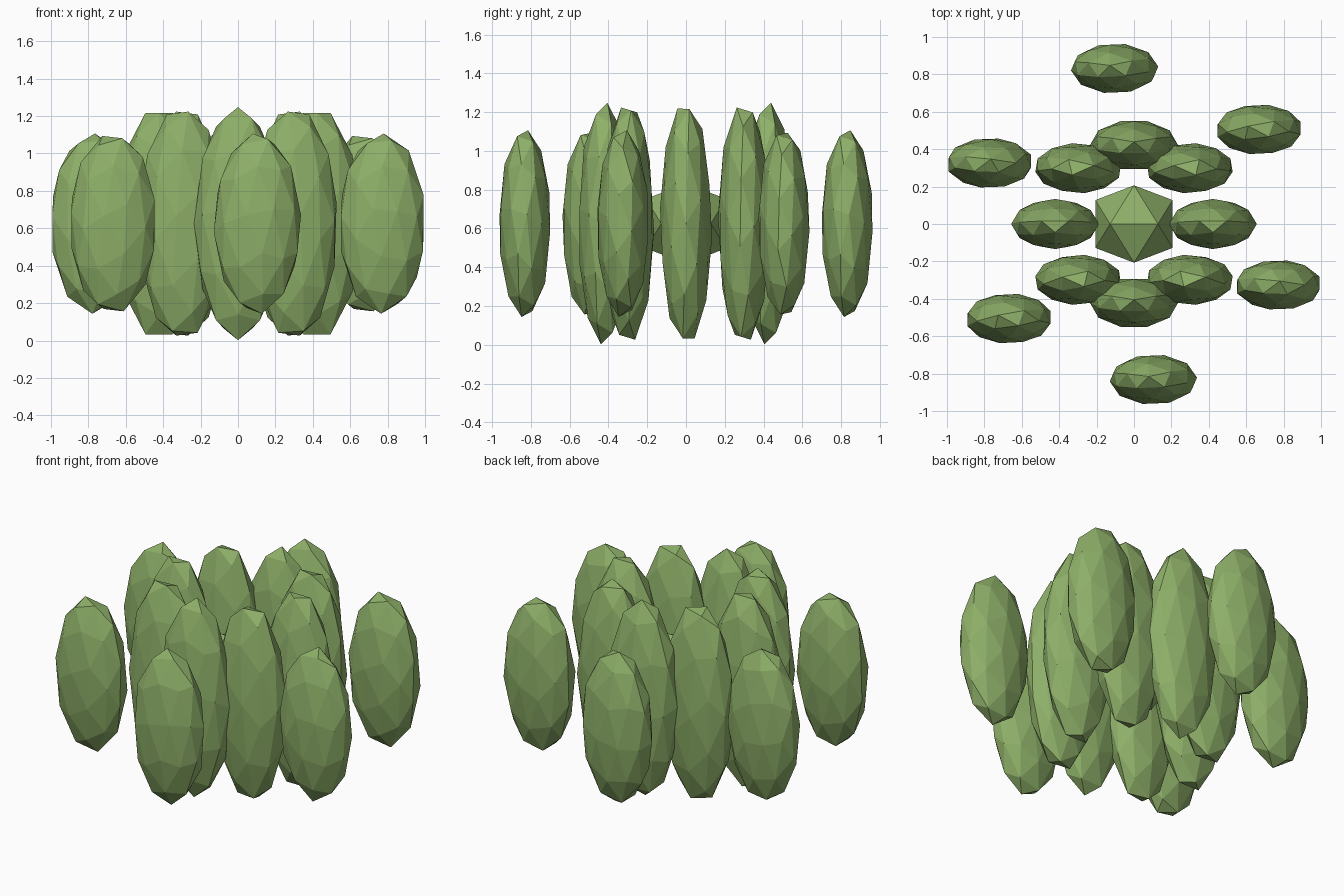
import bpy, bmesh, math
from mathutils import Matrix, Vector

if "Cube" in bpy.data.objects:
    bpy.data.objects.remove(bpy.data.objects["Cube"])

MID_Z = 0.625
TILT = math.radians(-39)

green = bpy.data.materials.new("leaf_green")
green.diffuse_color = (0.27, 0.43, 0.14, 1)
green.use_nodes = True
green.node_tree.nodes["Principled BSDF"].inputs["Base Color"].default_value = green.diffuse_color


def faceted_blob(name, subdiv, centre, size, turn=None):
    """Icosphere with an edge on top, turned first and then stretched along world axes."""
    bm = bmesh.new()
    bmesh.ops.create_icosphere(bm, subdivisions=subdiv, radius=1)
    m = Matrix.Rotation(math.radians(-31.717), 4, 'Y')
    if turn is not None:
        m = turn @ m
    m = Matrix.Diagonal((*size, 1)) @ m
    bmesh.ops.transform(bm, matrix=m, verts=bm.verts)
    me = bpy.data.meshes.new(name)
    bm.to_mesh(me)
    bm.free()
    me.materials.append(green)
    ob = bpy.data.objects.new(name, me)
    ob.location = Vector(centre)
    bpy.context.collection.objects.link(ob)
    return ob


def leaf_ring(name, count, radius, phase, size):
    for i in range(count):
        a = phase + i * math.tau / count
        turn = Matrix.Rotation(TILT, 4, 'X') @ Matrix.Rotation(-a, 4, 'Y')
        faceted_blob(f"{name}_{i + 1}", 2,
                     (radius * math.cos(a), radius * math.sin(a), MID_Z), size, turn)


# Core
faceted_blob("core", 1, (0, 0, MID_Z), (0.243, 0.243, 0.243))
# Tall inner leaves
leaf_ring("inner_leaf", 8, 0.422, 0.0, (0.235, 0.135, 0.628))
# Shorter outer leaves
leaf_ring("outer_leaf", 6, 0.838, math.radians(37.1), (0.235, 0.135, 0.488))
